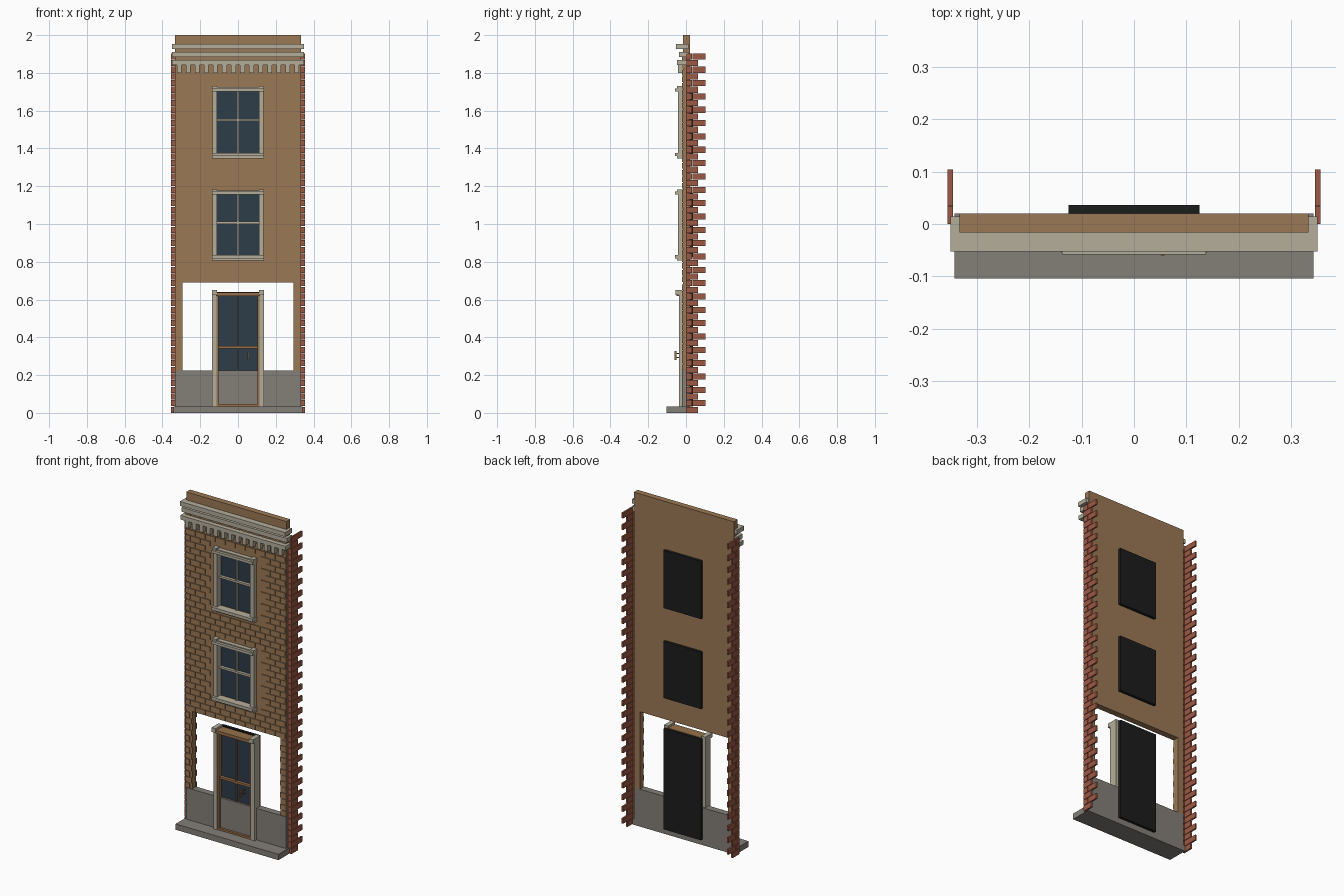
import bpy, bmesh

if "Cube" in bpy.data.objects:
    bpy.data.objects.remove(bpy.data.objects["Cube"])


def material(name, r, g, b):
    m = bpy.data.materials.new(name)
    m.use_nodes = True
    m.diffuse_color = (r, g, b, 1)
    node = next(n for n in m.node_tree.nodes if n.type == "BSDF_PRINCIPLED")
    node.inputs["Base Color"].default_value = (r, g, b, 1)
    node.inputs["Roughness"].default_value = 0.8
    return m


BROWN = material("brown_brick", 0.33, 0.19, 0.09)
RED = material("red_brick", 0.33, 0.10, 0.06)
STONE = material("pale_stone", 0.46, 0.42, 0.33)
GREY = material("grey_stone", 0.23, 0.21, 0.185)
GLASS = material("dark_glass", 0.027, 0.045, 0.065)
BLACK = material("black_backing", 0.012, 0.012, 0.012)
WOOD = material("door_wood", 0.31, 0.16, 0.07)


def boxes(name, mat, parts):
    """One object from boxes given as (x0, x1, y0, y1, z0, z1)."""
    bm = bmesh.new()
    for x0, x1, y0, y1, z0, z1 in parts:
        v = [bm.verts.new((x, y, z)) for x in (x0, x1) for y in (y0, y1) for z in (z0, z1)]
        for f in ((0, 1, 3, 2), (4, 6, 7, 5), (0, 4, 5, 1),
                  (2, 3, 7, 6), (0, 2, 6, 4), (1, 5, 7, 3)):
            bm.faces.new([v[i] for i in f])
    bmesh.ops.recalc_face_normals(bm, faces=bm.faces)
    mesh = bpy.data.meshes.new(name)
    bm.to_mesh(mesh)
    bm.free()
    mesh.materials.append(mat)
    ob = bpy.data.objects.new(name, mesh)
    bpy.context.scene.collection.objects.link(ob)
    return ob


def both(x0, x1, *rest):
    """A box and its mirror image across x = 0."""
    return [(x0, x1, *rest), (-x1, -x0, *rest)]


HALF = 0.333                 # half width of the wall
FRONT, BACK = -0.016, 0.02   # wall faces
SHOP_X, SHOP_TOP = 0.293, 0.69
PLINTH = 0.225
HOLE = 0.112                 # half width of window openings
COURSE = 0.0353
WINDOWS = [(0.806, 1.183), (1.347, 1.73)]

# Wall: strips that leave the windows and the shop front open
wall = both(HOLE, HALF, FRONT, BACK, SHOP_TOP, 1.9)
wall += both(SHOP_X, HALF, FRONT, BACK, PLINTH, SHOP_TOP)
level = SHOP_TOP
for low, high in WINDOWS:
    wall.append((-HOLE, HOLE, FRONT, BACK, level, low + 0.028))
    level = high - 0.028
wall.append((-HOLE, HOLE, FRONT, BACK, level, 1.9))
boxes("wall", BROWN, wall)
boxes("parapet", BROWN, [(-HALF, HALF, FRONT, BACK, 1.9, 2.0)])

# Raised facing bricks in running bond, left out beside the windows
bricks = []
length, gap = 0.0666, 0.006
row = 0
z = SHOP_TOP + 0.003
while z < 1.88:
    x = -HALF - (length / 2 if row % 2 else 0)
    while x < HALF - 0.01:
        a, b = max(x, -HALF), min(x + length - gap, HALF)
        blocked = any(z + COURSE > lo and z < hi and b > -0.14 and a < 0.14
                      for lo, hi in WINDOWS)
        if not blocked:
            bricks.append((a, b, -0.021, FRONT, z, z + COURSE - gap))
        x += length
    z += COURSE
    row += 1
z = PLINTH + 0.003
while z + COURSE < SHOP_TOP:
    inner = SHOP_X if row % 2 else SHOP_X + 0.014
    bricks += both(inner, HALF, -0.021, FRONT, z, z + COURSE - gap)
    z += COURSE
    row += 1
boxes("facing_bricks", BROWN, bricks)

# Toothed red brick returns on both sides
side = []
for i in range(54):
    z0, z1 = i * COURSE, i * COURSE + COURSE - 0.003
    side += both(HALF, 0.355, 0, 0.012, z0, z1)
    if i % 2:
        side += both(0.345, 0.355, 0.012, 0.033, z0, z1)
        side += both(0.345, 0.355, 0.035, 0.104, z0, z1)
    else:
        side += both(0.345, 0.355, 0.012, 0.063, z0, z1)
boxes("side_bricks", RED, side)

# Base step and plinth
boxes("base_step", GREY, [(-0.342, 0.342, -0.104, BACK, 0, 0.035)])
boxes("plinth", GREY, [(-HALF, HALF, -0.02, BACK, 0.035, PLINTH)])

# Windows
for label, (low, high) in zip(("lower", "upper"), WINDOWS):
    mid = (low + high) / 2 + 0.012
    g0, g1 = low + 0.028, high - 0.028
    frame = both(0.11, 0.135, -0.042, 0, low + 0.02, high - 0.01)
    frame += [(-0.11, 0.11, -0.042, 0, high - 0.028, high - 0.006),
              (-0.137, 0.137, -0.058, FRONT, low + 0.012, low + 0.03),
              (-0.11, 0.11, -0.042, 0, low, low + 0.012),
              (-0.137, 0.137, -0.058, FRONT, high - 0.028, high - 0.012)]
    frame += both(0.112, 0.138, -0.048, FRONT, high - 0.012, high)
    frame += both(0.112, 0.138, -0.048, FRONT, low, low + 0.012)
    boxes(label + "_window_frame", STONE, frame)
    boxes(label + "_window_bars", STONE, [
        (-0.004, 0.004, -0.018, -0.004, g0, g1),
        (-0.11, 0.11, -0.022, -0.004, mid - 0.006, mid + 0.006)])
    boxes(label + "_window_glass", GLASS, [(-HOLE, HOLE, -0.005, BACK, g0, g1)])
    boxes(label + "_window_backing", BLACK,
          [(-0.125, 0.125, BACK, 0.036, low + 0.018, high - 0.018)])

# Door
jambs = both(0.113, 0.138, -0.038, 0.012, 0.035, 0.635)
jambs += both(0.111, 0.138, -0.055, 0.012, 0.625, 0.65)
boxes("door_jambs", STONE, jambs)
boxes("door_glass", GLASS, [(-0.113, 0.113, -0.008, BACK, PLINTH, 0.63)])
boxes("door_backing", BLACK, [(-0.125, 0.125, BACK, 0.036, 0.035, 0.64)])
boxes("door_frame", WOOD, both(0.104, 0.113, -0.034, 0, 0.035, 0.62) + [
    (-0.111, 0.111, -0.05, 0.012, 0.62, 0.638),
    (-0.104, 0.104, -0.034, -0.008, 0.035, 0.046),
    (-0.104, 0.104, -0.026, -0.008, 0.34, 0.353),
    (-0.003, 0.003, -0.02, -0.008, PLINTH, 0.62)])
boxes("door_handle", WOOD, [(0.051, 0.058, -0.06, -0.05, 0.28, 0.328),
                            (0.052, 0.057, -0.05, -0.008, 0.29, 0.296),
                            (0.052, 0.057, -0.05, -0.008, 0.312, 0.318)])

# Cornice bands and dentils
boxes("cornice", STONE, [(-0.35, 0.35, -0.052, 0.014, 1.926, 1.952),
                         (-0.35, 0.35, -0.036, 0.014, 1.884, 1.91),
                         (-0.35, 0.35, -0.048, 0, 1.842, 1.867)])
count = 14
dentils = []
for i in range(count):
    x = -0.31 + 0.62 * i / (count - 1)
    dentils.append((x - 0.012, x + 0.012, -0.043, FRONT, 1.8, 1.842))
boxes("dentils", STONE, dentils)
